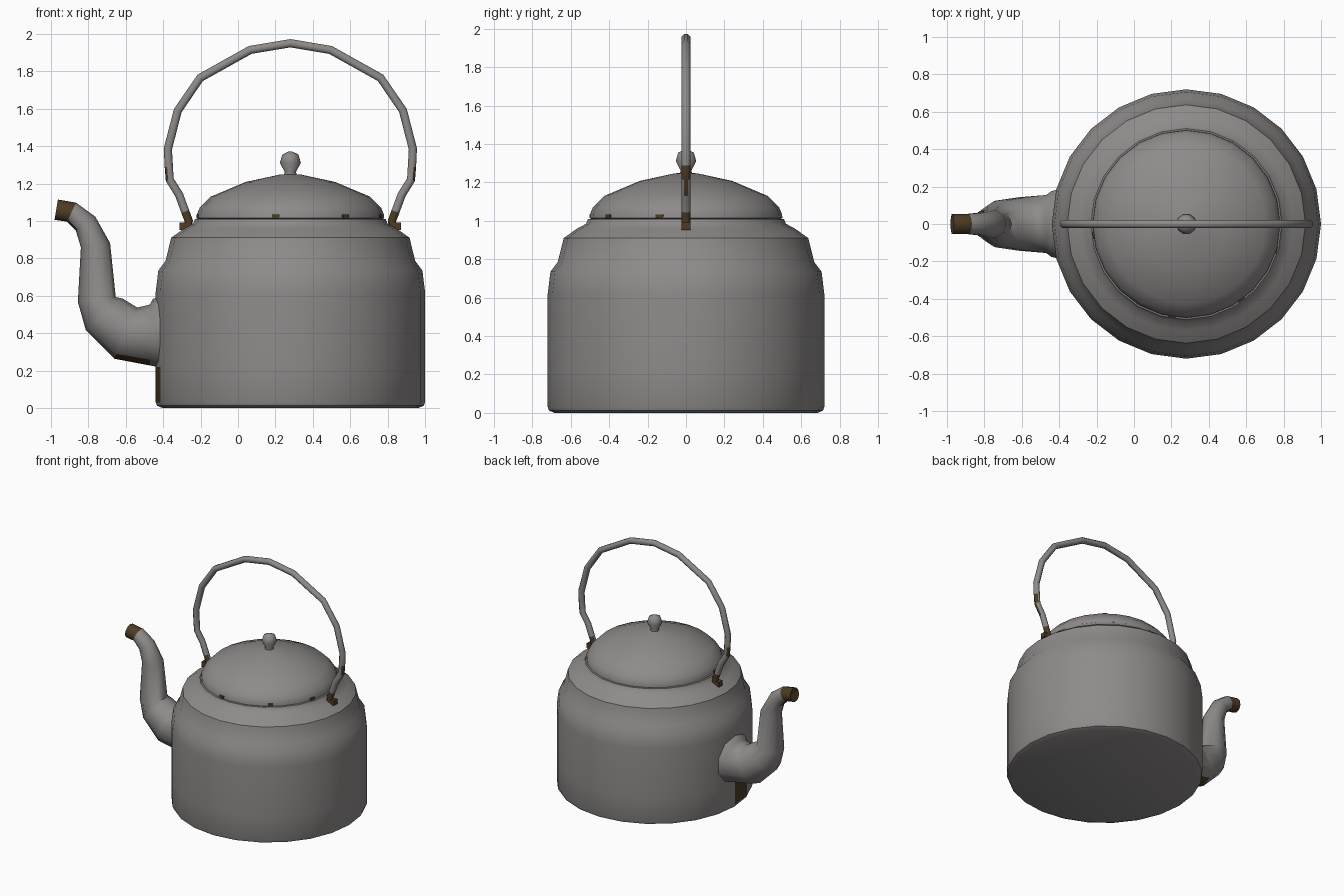
import bpy, bmesh, math
from mathutils import Vector, Matrix

if "Cube" in bpy.data.objects:
    bpy.data.objects.remove(bpy.data.objects["Cube"])

CX = 0.28  # axis of the kettle body


def material(name, rgb):
    m = bpy.data.materials.new(name)
    m.diffuse_color = (*rgb, 1)
    m.use_nodes = True
    m.node_tree.nodes["Principled BSDF"].inputs["Base Color"].default_value = m.diffuse_color
    return m


GREY = material("worn grey metal", (0.27, 0.257, 0.252))
RUST = material("rust brown", (0.075, 0.045, 0.018))


def finish(name, bm, rule=None, angle=40):
    bmesh.ops.recalc_face_normals(bm, faces=bm.faces)
    bm.normal_update()
    for f in bm.faces:
        f.material_index = int(bool(rule and rule(f.calc_center_median(), f.normal)))
    me = bpy.data.meshes.new(name)
    bm.to_mesh(me)
    bm.free()
    me.materials.append(GREY)
    me.materials.append(RUST)
    ob = bpy.data.objects.new(name, me)
    bpy.context.collection.objects.link(ob)
    bpy.ops.object.select_all(action='DESELECT')
    ob.select_set(True)
    bpy.context.view_layer.objects.active = ob
    bpy.ops.object.shade_smooth_by_angle(angle=math.radians(angle))
    return ob


def skin(bm, rings):
    n = len(rings[0])
    for a, b in zip(rings, rings[1:]):
        for i in range(n):
            j = (i + 1) % n
            bm.faces.new((a[i], a[j], b[j], b[i]))
    bm.faces.new(rings[0])
    bm.faces.new(rings[-1])


def lathe(name, profile, n, rule=None, angle=40):
    bm = bmesh.new()
    rings = [[bm.verts.new((CX + r * math.cos(2 * math.pi * i / n),
                            r * math.sin(2 * math.pi * i / n), z)) for i in range(n)]
             for r, z in profile]
    skin(bm, rings)
    return finish(name, bm, rule, angle)


def tube(name, path, n, rule=None, angle=50):
    # path points are (x, z, radius) in the y = 0 plane
    bm = bmesh.new()
    rings = []
    for k, (x, z, r) in enumerate(path):
        p, q = path[max(k - 1, 0)], path[min(k + 1, len(path) - 1)]
        t = Vector((q[0] - p[0], 0, q[1] - p[1])).normalized()
        side = Vector((-t.z, 0, t.x))
        ring = []
        for i in range(n):
            a = 2 * math.pi * (i + 0.5) / n
            ring.append(bm.verts.new(Vector((x, 0, z)) + side * (r * math.sin(a))
                                     + Vector((0, r * math.cos(a), 0))))
        rings.append(ring)
    skin(bm, rings)
    return finish(name, bm, rule, angle)


def box(name, loc, size, rot=0.0):
    bm = bmesh.new()
    bmesh.ops.create_cube(bm, size=1, matrix=Matrix.Translation(loc)
                          @ Matrix.Rotation(rot, 4, 'Z') @ Matrix.Diagonal((*size, 1)))
    return finish(name, bm, lambda c, n: True)


# Body, with one rusty panel under the spout
lathe("body", [(0.685, 0), (0.713, 0.012), (0.72, 0.03), (0.72, 0.22), (0.72, 0.62),
               (0.706, 0.735), (0.668, 0.785), (0.637, 0.91), (0.57, 0.958),
               (0.52, 0.985), (0.51, 1.01)], 24,
      lambda c, n: c.x < CX - 0.68 and -0.15 < c.y < 0 and 0.03 < c.z < 0.22)

# Lid and knob
lathe("lid", [(0.49, 1.008), (0.502, 1.015), (0.5, 1.035), (0.485, 1.07), (0.425, 1.13),
              (0.24, 1.208), (0.06, 1.247), (0.02, 1.25)], 24)
lathe("lid_knob", [(0.035, 1.24), (0.03, 1.262), (0.056, 1.31), (0.043, 1.355),
                   (0.012, 1.37)], 10, angle=60)

# Rust chips on the lid rim
for deg in (-99, -54, -16, 187):
    a = math.radians(deg)
    box("lid_rust_chip", (CX + 0.5 * math.cos(a), 0.5 * math.sin(a), 1.024),
        (0.009, 0.04, 0.02), a)

# Spout, rusty at the mouth and on the underside of its root
tube("spout", [(-0.38, 0.4, 0.2), (-0.435, 0.4, 0.185), (-0.47, 0.39, 0.163),
               (-0.6, 0.4, 0.15), (-0.715, 0.5, 0.13), (-0.755, 0.58, 0.102),
               (-0.762, 0.87, 0.079), (-0.815, 0.985, 0.064), (-0.89, 1.047, 0.056),
               (-0.972, 1.06, 0.055), (-0.955, 1.058, 0.035)], 10,
     lambda c, n: c.x < -0.89 or (n.z < -0.85 and -0.6 < c.x < -0.45)
     or (c.x < -0.83 and n.z < -0.6))

# Bail handle: half path mirrored about the body axis
half = [(0.548, 0.965), (0.543, 1.0), (0.562, 1.05), (0.595, 1.14), (0.645, 1.22),
        (0.65, 1.29), (0.655, 1.385), (0.602, 1.59), (0.482, 1.765), (0.215, 1.914)]
path = [(CX - x, z, 0.024) for x, z in half] + [(CX, 1.95, 0.024)] \
    + [(CX + x, z, 0.024) for x, z in reversed(half)]
tube("handle", path, 8,
     lambda c, n: c.z < 1.03 or (1.14 < c.z < 1.29 and n.x * (c.x - CX) > 0.4))

# Handle lugs on the shoulder
for s in (-1, 1):
    box("handle_lug", (CX + s * 0.56, 0, 0.972), (0.065, 0.045, 0.04))
